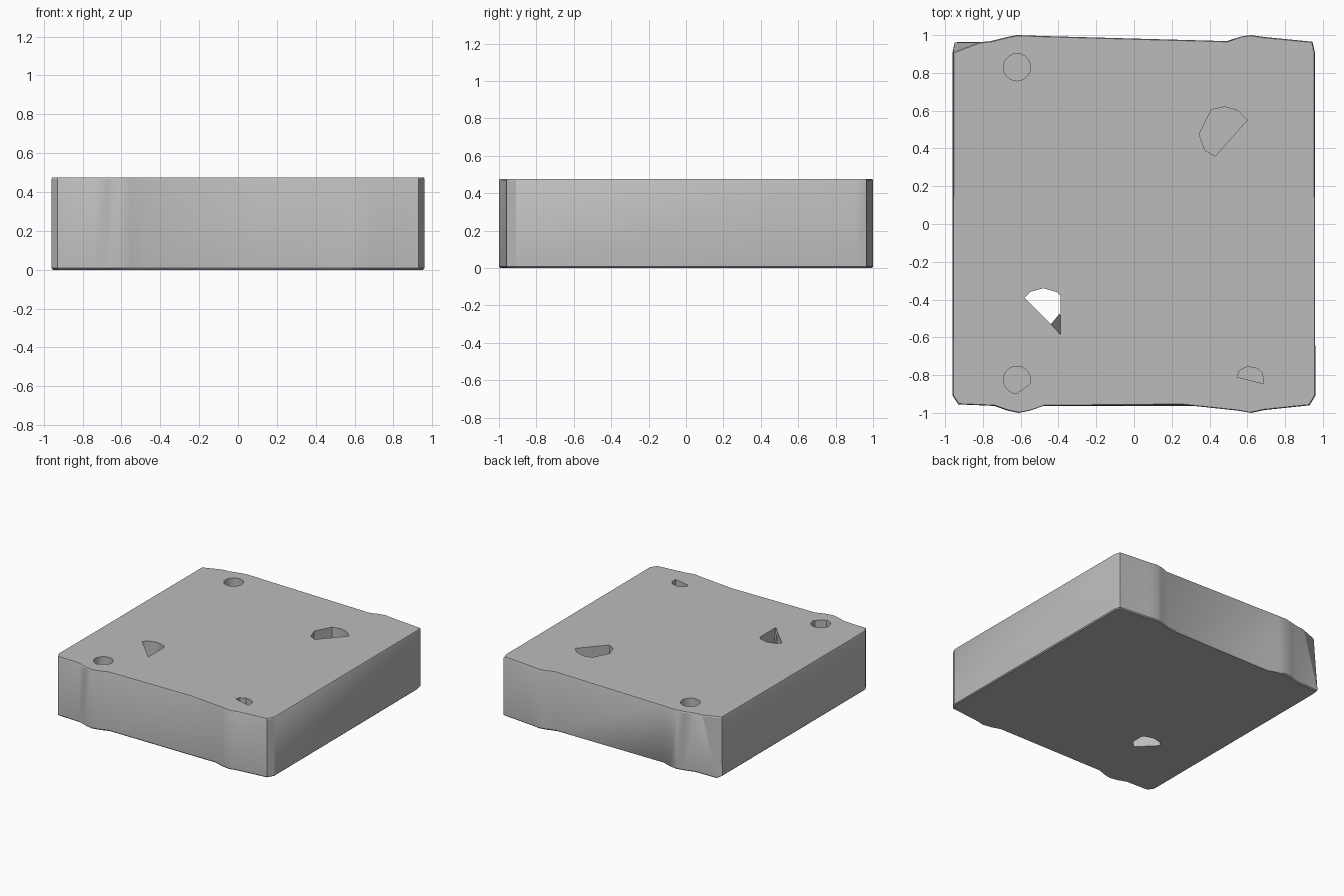
import bpy, bmesh, math

default = bpy.data.objects.get("Cube")
if default:
    bpy.data.objects.remove(default, do_unlink=True)

HEIGHT = 0.475

grey = bpy.data.materials.new("plain grey")
grey.use_nodes = True
grey.diffuse_color = (0.5, 0.5, 0.5, 1)
grey.node_tree.nodes["Principled BSDF"].inputs["Base Color"].default_value = grey.diffuse_color


def loft(name, rings):
    """Closed solid through (outline, z) rings of equal point count."""
    bm = bmesh.new()
    loops = [[bm.verts.new((x, y, z)) for x, y in pts] for pts, z in rings]
    for low, high in zip(loops, loops[1:]):
        for i in range(len(low)):
            j = (i + 1) % len(low)
            bm.faces.new((low[i], low[j], high[j], high[i]))
    bm.faces.new(loops[0][::-1])
    bm.faces.new(loops[-1])
    bmesh.ops.recalc_face_normals(bm, faces=bm.faces)
    mesh = bpy.data.meshes.new(name)
    bm.to_mesh(mesh)
    bm.free()
    mesh.materials.append(grey)
    obj = bpy.data.objects.new(name, mesh)
    bpy.context.collection.objects.link(obj)
    return obj


def inset(pts, d=0.008):
    return [(x - math.copysign(d, x), y - math.copysign(d, y)) for x, y in pts]


def circle(cx, cy, r, n=20):
    return [(cx + r * math.cos(math.tau * i / n), cy + r * math.sin(math.tau * i / n))
            for i in range(n)]


# Block outline at the bottom and top, with swellings on the front and back
front = [(-.96, -.91), (-.93, -.955), (-.74, -.963), (-.67, -.988), (-.61, -1),
         (-.55, -.988), (-.48, -.963)]
front_right = [(.48, -.965), (.55, -.988), (.62, -1), (.69, -.985), (.93, -.96), (.96, -.91)]
back_right = [(.957, .91), (.945, .965), (.69, .99), (.62, 1), (.57, .993)]
bottom = front + front_right + back_right + [
    (.48, .965), (-.48, .965), (-.55, .99), (-.62, 1), (-.68, .988), (-.76, .965),
    (-.95, .962), (-.96, .91)]
top = front + [(.26, -.957)] + front_right[1:] + back_right + [
    (.50, .968), (-.48, .995), (-.55, .998), (-.62, 1), (-.68, .988), (-.76, .968),
    (-.82, .962), (-.957, .91)]

block = loft("block", [(inset(bottom), 0), (bottom, .008),
                       (top, HEIGHT - .008), (inset(top, .004), HEIGHT)])

# Recesses: two round, one cut short, one wide, plus one passing right through
wide = [(.43, .36), (.60, .55), (.55, .60), (.48, .62), (.41, .605), (.345, .475), (.375, .39)]
short = [(.545, -.81), (.685, -.845), (.68, -.79), (.655, -.765), (.60, -.755), (.56, -.775)]
lower_round = [(x, y) for x, y in circle(-.62, -.825, .072) if not (x > -.60 and y < -.85)]
through_top = [(-.58, -.39), (-.44, -.53), (-.39, -.585), (-.39, -.38), (-.41, -.36),
               (-.48, -.34), (-.55, -.36)]
through_low = through_top[:2] + [(-.39, -.47)] + through_top[3:]

recesses = {
    "back_round_cutter": (circle(-.62, .83, .072),) * 2 + (.06,),
    "front_round_cutter": (lower_round,) * 2 + (.06,),
    "short_cutter": (short, short, .06),
    "wide_cutter": (wide, wide, .06),
    "through_cutter": (through_low, through_top, -.05),
}
cutters = []
for name, (low, high, floor) in recesses.items():
    cutter = loft(name, [(low, floor), (high, HEIGHT), (high, HEIGHT + .05)])
    cutter.hide_render = True
    cutters.append(cutter)
    mod = block.modifiers.new(name, "BOOLEAN")
    mod.operation = "DIFFERENCE"
    mod.solver = "EXACT"
    mod.object = cutter

# Bake the cuts, drop the helpers and smooth the gentle curves
bpy.ops.object.select_all(action="DESELECT")
bpy.context.view_layer.objects.active = block
block.select_set(True)
for name in recesses:
    bpy.ops.object.modifier_apply(modifier=name)
for cutter in cutters:
    bpy.data.objects.remove(cutter, do_unlink=True)
bpy.ops.object.shade_smooth_by_angle(angle=math.radians(30))
